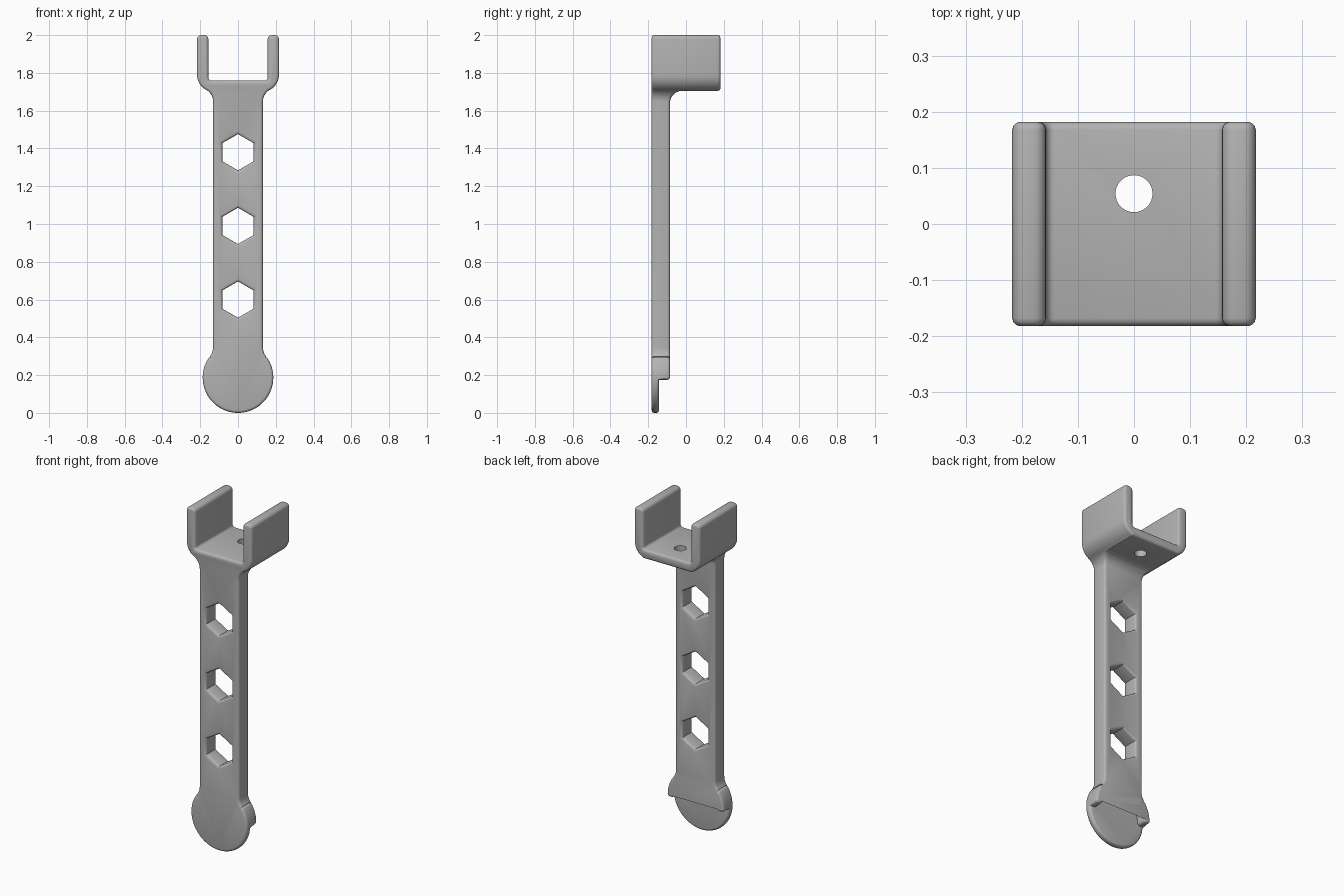
import bpy, bmesh
from math import radians, cos, sin, pi

cube = bpy.data.objects.get("Cube")
if cube:
    bpy.data.objects.remove(cube, do_unlink=True)

FRONT, BACK, PLATE_BACK, DISC_BACK = -0.182, 0.182, -0.085, -0.143
DISC_Z, DISC_R = 0.187, 0.187


def arc(cx, cy, r, start, end, n=8):
    angles = [radians(start + (end - start) * i / n) for i in range(n + 1)]
    return [(cx + r * cos(a), cy + r * sin(a)) for a in angles]


def prism(name, outline, low, high, place):
    """Extrude a 2D outline between two depths; place maps (u, v, depth) to a point."""
    bm = bmesh.new()
    face = bm.faces.new([bm.verts.new(place(u, v, low)) for u, v in outline])
    new = bmesh.ops.extrude_face_region(bm, geom=[face])["geom"]
    shift = [b - a for a, b in zip(place(0, 0, low), place(0, 0, high))]
    bmesh.ops.translate(bm, vec=shift, verts=[v for v in new if isinstance(v, bmesh.types.BMVert)])
    bmesh.ops.recalc_face_normals(bm, faces=bm.faces)
    mesh = bpy.data.meshes.new(name)
    bm.to_mesh(mesh)
    bm.free()
    obj = bpy.data.objects.new(name, mesh)
    bpy.context.collection.objects.link(obj)
    return obj


def along_y(u, v, d):
    return (u, d, v)


def along_x(u, v, d):
    return (d, u, v)


def along_z(u, v, d):
    return (u, v, d)


def cut(obj, cutter):
    mod = obj.modifiers.new("cut", "BOOLEAN")
    mod.operation, mod.solver, mod.object = "DIFFERENCE", "EXACT", cutter
    bpy.context.view_layer.objects.active = obj
    bpy.ops.object.modifier_apply(modifier=mod.name)
    bpy.data.objects.remove(cutter, do_unlink=True)


def round_edges(obj, width):
    """Round only the outward-facing sharp edges."""
    bm = bmesh.new()
    bm.from_mesh(obj.data)
    bmesh.ops.remove_doubles(bm, verts=bm.verts, dist=0.0005)
    edges = [e for e in bm.edges if e.is_manifold and e.calc_face_angle_signed(0) > radians(40)]
    bmesh.ops.bevel(bm, geom=edges, offset=width, offset_type="OFFSET", segments=3,
                    profile=0.5, affect="EDGES", clamp_overlap=False)
    bm.to_mesh(obj.data)
    bm.free()


# Whole front silhouette: disc, handle, flared neck and forked top
half = (arc(0, DISC_Z, DISC_R, -90, 37.2, 24)
        + arc(0.212, 0.348, 0.08, 217.2, 180, 6)
        + arc(0.202, 1.649, 0.07, 180, 118)
        + arc(0.127, 1.79, 0.09, -62, 0)
        + arc(0.195, 1.978, 0.022, 0, 90, 5)
        + arc(0.179, 1.978, 0.022, 90, 180, 5)
        + arc(0.142, 1.775, 0.015, 0, -90, 5))
outline = half + [(-x, z) for x, z in reversed(half[1:])]
body = prism("bracket_handle", outline, FRONT, BACK, along_y)

# Remove the rear below the fork, leaving a fillet behind the neck
rear = ([(PLATE_BACK, -0.5)] + arc(PLATE_BACK + 0.065, 1.64, 0.065, 180, 90)
        + [(0.5, 1.705), (0.5, -0.5)])
cut(body, prism("rear_cutter", rear, -0.5, 0.5, along_x))

# Thin the lower disc and its round recess
recess = ([(-0.4, -0.2), (0.4, -0.2), (0.4, 0.175)] + [(0.145, 0.175)]
          + arc(0, DISC_Z, 0.145, 0, 180, 24) + [(-0.145, 0.175), (-0.4, 0.175)])
cut(body, prism("recess_cutter", recess, DISC_BACK, 0.1, along_y))

# Three hexagonal holes through the handle
for z in (0.60, 0.99, 1.38):
    cut(body, prism("hex_cutter", arc(0, z, 0.096, 30, 330, 5), -0.4, 0.1, along_y))

round_edges(body, 0.014)

# Screw hole in the fork floor
cut(body, prism("screw_cutter", arc(0, 0.054, 0.033, 0, 348.75, 31), 1.6, 1.9, along_z))

grey = bpy.data.materials.new("plain_grey")
grey.use_nodes = True
color = (0.45, 0.45, 0.45, 1)
grey.diffuse_color = color
grey.node_tree.nodes["Principled BSDF"].inputs["Base Color"].default_value = color
body.data.materials.clear()
body.data.materials.append(grey)
for face in body.data.polygons:
    face.material_index = 0

bpy.ops.object.select_all(action="DESELECT")
body.select_set(True)
bpy.context.view_layer.objects.active = body
bpy.ops.object.shade_smooth_by_angle(angle=radians(35))
